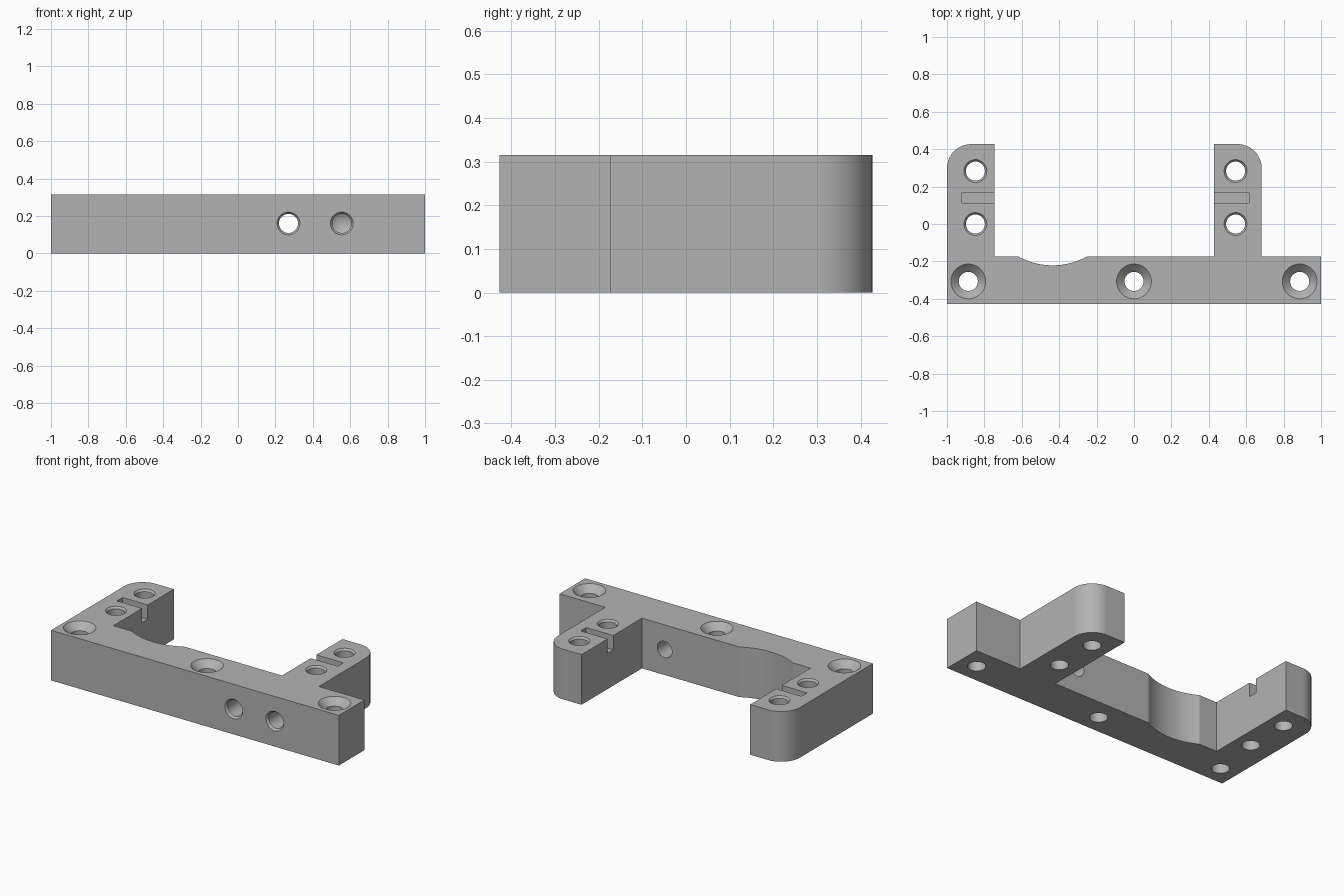
import bpy, bmesh, math
from mathutils import Matrix, Vector

if "Cube" in bpy.data.objects:
    bpy.data.objects.remove(bpy.data.objects["Cube"])

H = 0.315            # plate height
FRONT, BACK, BAR = -0.427, 0.427, -0.173
R = 0.13             # arm corner radius

grey = bpy.data.materials.new("plain grey")
grey.diffuse_color = (0.45, 0.45, 0.45, 1)
grey.use_nodes = True
grey.node_tree.nodes["Principled BSDF"].inputs["Base Color"].default_value = grey.diffuse_color


def arc(cx, cy, r, a0, a1, n):
    """Points along an arc, angles in degrees."""
    return [(cx + r * math.cos(math.radians(a0 + (a1 - a0) * i / n)),
             cy + r * math.sin(math.radians(a0 + (a1 - a0) * i / n)))
            for i in range(n + 1)]


def make_object(name, bm):
    bmesh.ops.recalc_face_normals(bm, faces=bm.faces[:])
    mesh = bpy.data.meshes.new(name)
    bm.to_mesh(mesh)
    bm.free()
    mesh.materials.append(grey)
    ob = bpy.data.objects.new(name, mesh)
    bpy.context.collection.objects.link(ob)
    return ob


def lathe(bm, profile, matrix, n=48):
    """Closed solid of revolution from (radius, height) pairs; a last radius of 0 is a tip."""
    rings = []
    for r, z in profile:
        if r == 0:
            rings.append([bm.verts.new(matrix @ Vector((0, 0, z)))])
        else:
            rings.append([bm.verts.new(matrix @ Vector((x, y, z)))
                          for x, y in arc(0, 0, r, 0, 360, n)[:-1]])
    for a, b in zip(rings, rings[1:]):
        for i in range(n):
            j = (i + 1) % n
            if len(b) == 1:
                bm.faces.new((a[i], a[j], b[0]))
            else:
                bm.faces.new((a[i], a[j], b[j], b[i]))
    for ring in (rings[0], rings[-1]):
        if len(ring) > 1:
            bm.faces.new(ring)


def slot(bm, x0, x1, y0, y1, z0, z1):
    size = Matrix.Diagonal((x1 - x0, y1 - y0, z1 - z0, 1))
    mid = Matrix.Translation(((x0 + x1) / 2, (y0 + y1) / 2, (z0 + z1) / 2))
    bmesh.ops.create_cube(bm, size=1, matrix=mid @ size)


# Bracket outline: bar, two rounded arms and a shallow scallop
half = math.degrees(math.asin(0.185 / 0.38))
scallop_y = BAR + 0.38 * math.cos(math.radians(half))
outline = [(-1, FRONT), (1, FRONT), (1, BAR), (0.683, BAR)]
outline += arc(0.683 - R, BACK - R, R, 0, 90, 16)
outline += [(0.427, BACK), (0.427, BAR)]
outline += arc(-0.435, scallop_y, 0.38, -90 + half, -90 - half, 24)
outline += [(-0.745, BAR), (-0.745, BACK)]
outline += arc(-1 + R, BACK - R, R, 90, 180, 16)

bm = bmesh.new()
base = bm.faces.new([bm.verts.new((x, y, 0)) for x, y in outline])
top = bmesh.ops.extrude_face_region(bm, geom=[base], use_keep_orig=True)["geom"]
bmesh.ops.translate(bm, vec=(0, 0, H),
                    verts=[v for v in top if isinstance(v, bmesh.types.BMVert)])
bracket = make_object("bracket", bm)

# Cutters for every hole and slot
bm = bmesh.new()
r, lip, e = 0.051, 0.061, 0.01
for x in (-0.886, 0, 0.886):                       # countersunk screw holes
    lathe(bm, [(r, -e), (r, H - 0.042), (0.093, H), (0.093, H + e)],
          Matrix.Translation((x, -0.307, 0)))
for x in (-0.848, 0.543):                          # arm holes
    for y in (0, 0.283):
        lathe(bm, [(r, -e), (r, H - 0.012), (lip, H), (lip, H + e)],
              Matrix.Translation((x, y, 0)))
slot(bm, -0.92, -0.70, 0.112, 0.168, H - 0.09, H + e)
slot(bm, 0.38, 0.615, 0.112, 0.168, H - 0.09, H + e)
# Front holes: one through, one blind with a drill point
inward = Matrix.Rotation(-math.pi / 2, 4, 'X')
entry = [(lip, -e), (lip, 0), (r, 0.012)]
lathe(bm, entry + [(r, 0.27)],
      Matrix.Translation((0.27, FRONT, 0.16)) @ inward)
lathe(bm, entry + [(r, 0.26), (0, 0.29)],
      Matrix.Translation((0.555, FRONT, 0.16)) @ inward)
cutter = make_object("hole_cutter", bm)
cutter.hide_render = True

# Cut, then remove the cutter
mod = bracket.modifiers.new("holes", 'BOOLEAN')
mod.operation = 'DIFFERENCE'
mod.solver = 'EXACT'
mod.object = cutter
bpy.ops.object.select_all(action='DESELECT')
bpy.context.view_layer.objects.active = bracket
bracket.select_set(True)
bpy.ops.object.modifier_apply(modifier=mod.name)
bpy.data.objects.remove(cutter)
bpy.ops.object.shade_smooth_by_angle(angle=math.radians(25))
